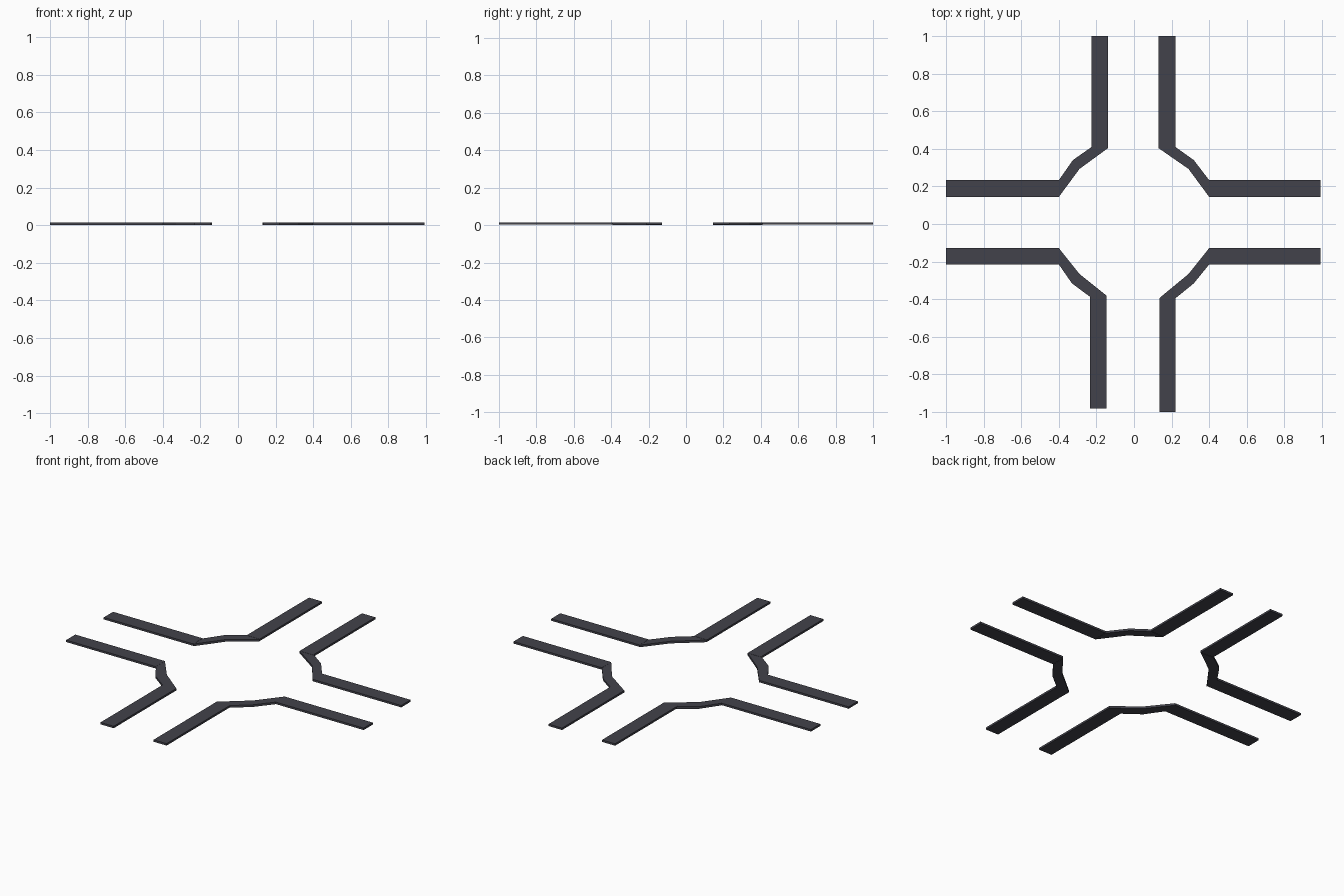
import bpy, bmesh

if "Cube" in bpy.data.objects:
    bpy.data.objects.remove(bpy.data.objects["Cube"])

# dark asphalt-grey kerb colour
mat = bpy.data.materials.new("kerb_grey")
mat.diffuse_color = (0.055, 0.055, 0.07, 1)
mat.use_nodes = True
mat.node_tree.nodes["Principled BSDF"].inputs["Base Color"].default_value = mat.diffuse_color


def slab(name, outline, z0, z1):
    """Flat plate: extrude a plan outline from z0 to z1."""
    bm = bmesh.new()
    base = bm.faces.new([bm.verts.new((x, y, z0)) for x, y in outline])
    ext = bmesh.ops.extrude_face_region(bm, geom=[base], use_keep_orig=True)
    for v in ext["geom"]:
        if isinstance(v, bmesh.types.BMVert):
            v.co.z = z1
    bmesh.ops.recalc_face_normals(bm, faces=bm.faces)
    me = bpy.data.meshes.new(name)
    bm.to_mesh(me)
    bm.free()
    me.materials.append(mat)
    ob = bpy.data.objects.new(name, me)
    bpy.context.collection.objects.link(ob)


# per corner: inner edge and outer edge of the bend (side arm -> front/back arm), arm end x, arm end y
corners = {
    "back_left": ([(-.40, .144), (-.29, .293), (-.138, .404)],
                  [(-.40, .233), (-.325, .34), (-.225, .41)], -1.0, 1.0),
    "back_right": ([(.40, .144), (.29, .293), (.13, .404)],
                   [(.40, .233), (.318, .34), (.22, .41)], .992, 1.0),
    "front_left": ([(-.40, -.128), (-.29, -.266), (-.145, -.382)],
                   [(-.40, -.215), (-.33, -.316), (-.233, -.388)], -1.0, -.982),
    "front_right": ([(.40, -.128), (.29, -.266), (.135, -.394)],
                    [(.40, -.215), (.318, -.316), (.222, -.394)], .992, -1.0),
}

for side, (inner, outer, ex, ey) in corners.items():
    (ax, ay), _, (bx, by) = inner
    (cx, cy), _, (dx, dy) = outer
    # straight kerb along x
    slab("side_kerb_" + side, [(ax, ay), (cx, cy), (ex, cy), (ex, ay)], .002, .014)
    # straight kerb along y
    slab("end_kerb_" + side, [(bx, by), (dx, by), (dx, ey), (bx, ey)], .002, .014)
    # angled corner kerb, two facets
    slab("corner_kerb_" + side, inner + outer[::-1], 0, .013)
